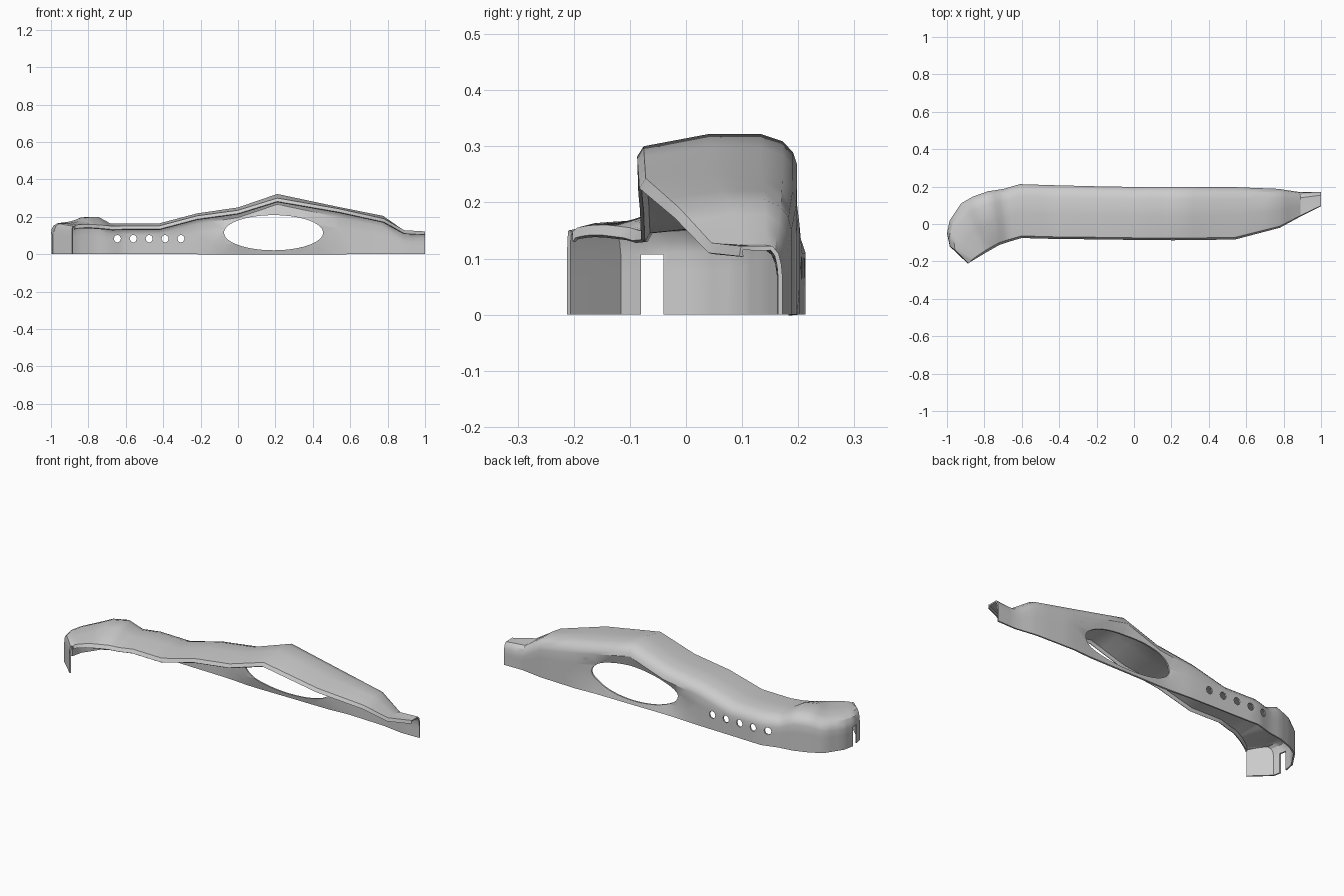
import bpy, bmesh
from math import pi, radians
from mathutils import Vector

if "Cube" in bpy.data.objects:
    bpy.data.objects.remove(bpy.data.objects["Cube"])

# stations: back x, back y, front x, front y, rear roof height, front roof height
S = [(1, .172, 1, .095, .122, .122), (.89, .17, .89, .04, .125, .128),
     (.77, .188, .78, -.02, .205, .19), (.54, .197, .54, -.083, .252, .243),
     (.21, .198, .21, -.087, .322, .30), (0, .198, 0, -.085, .25, .235),
     (-.22, .202, -.22, -.082, .218, .205), (-.42, .207, -.42, -.08, .165, .152),
     (-.61, .213, -.6, -.075, .165, .152), (-.7, .187, -.67, -.095, .165, .15),
     (-.78, .175, -.72, -.112, .2, .155), (-.86, .147, -.76, -.135, .197, .158),
     (-.925, .11, -.79, -.152, .175, .16), (-.985, .02, -.82, -.17, .168, .16),
     (-1, -.05, -.845, -.185, .166, .158), (-.985, -.12, -.865, -.197, .163, .155),
     (-.888, -.212, -.872, -.202, .15, .148)]
SUB = 3


def step(a, b, x):
    t = max(0, min(1, (x - a) / (b - a)))
    return t * t * (3 - 2 * t)


def section(bx, by, fx, fy, h, hf):
    """Back wall, rounded shoulder, roof and small front lip."""
    wall = h - .055
    dent = .022 * step(-.2, -.06, bx) * (1 - step(.45, .53, bx))
    pts = [Vector((bx, by - dent * d, wall * f))
           for f, d in ((0, .3), (.3, 1), (.7, 1), (1, 0))]
    for t, z in ((.025, h - .033), (.09, h - .013), (.23, h), (.55, h),
                 (.96, hf), (1, hf - .018)):
        pts.append(Vector((bx + (fx - bx) * t, by + (fy - by) * t, z)))
    return pts


# shell lofted through the stations
rows = []
for a, b in zip(S, S[1:]):
    for k in range(SUB):
        rows.append([p + (q - p) * k / SUB for p, q in zip(a, b)])
rows.append(S[-1])
bm = bmesh.new()
grid = [[bm.verts.new(p) for p in section(*r)] for r in rows]
for a, b in zip(grid, grid[1:]):
    for j in range(len(a) - 1):
        bm.faces.new((a[j], b[j], b[j + 1], a[j + 1]))
me = bpy.data.meshes.new("curved_shell")
bm.to_mesh(me)
bm.free()
shell = bpy.data.objects.new("curved_shell", me)
bpy.context.collection.objects.link(shell)
sol = shell.modifiers.new("thickness", "SOLIDIFY")
sol.thickness = .008
sol.offset = -1

cutters = []


def cut(name):
    c = bpy.context.object
    c.name = name
    c.hide_render = True
    m = shell.modifiers.new(name, "BOOLEAN")
    m.operation = "DIFFERENCE"
    m.solver = "EXACT"
    m.object = c
    cutters.append(c)


def hole(name, x, z, rx, rz, sides):
    bpy.ops.mesh.primitive_cylinder_add(vertices=sides, radius=1, depth=.3,
                                        location=(x, .2, z), rotation=(pi / 2, 0, 0))
    bpy.context.object.scale = (rx, rz, 1)
    cut(name)


# large oval window, row of small holes and end slot
hole("oval_window_cutter", .19, .115, .265, .094, 48)
for i in range(5):
    hole("small_hole_cutter", -.645 + .085 * i, .083, .019, .021, 8)
bpy.ops.mesh.primitive_cube_add(size=1, location=(-1, -.06, .03))
bpy.context.object.scale = (.12, .04, .155)
cut("end_slot_cutter")

# apply the cuts and shade
bpy.ops.object.select_all(action="DESELECT")
shell.select_set(True)
bpy.context.view_layer.objects.active = shell
bpy.ops.object.convert(target="MESH")
for c in cutters:
    bpy.data.objects.remove(c)
bpy.ops.object.shade_smooth_by_angle(angle=radians(30))
